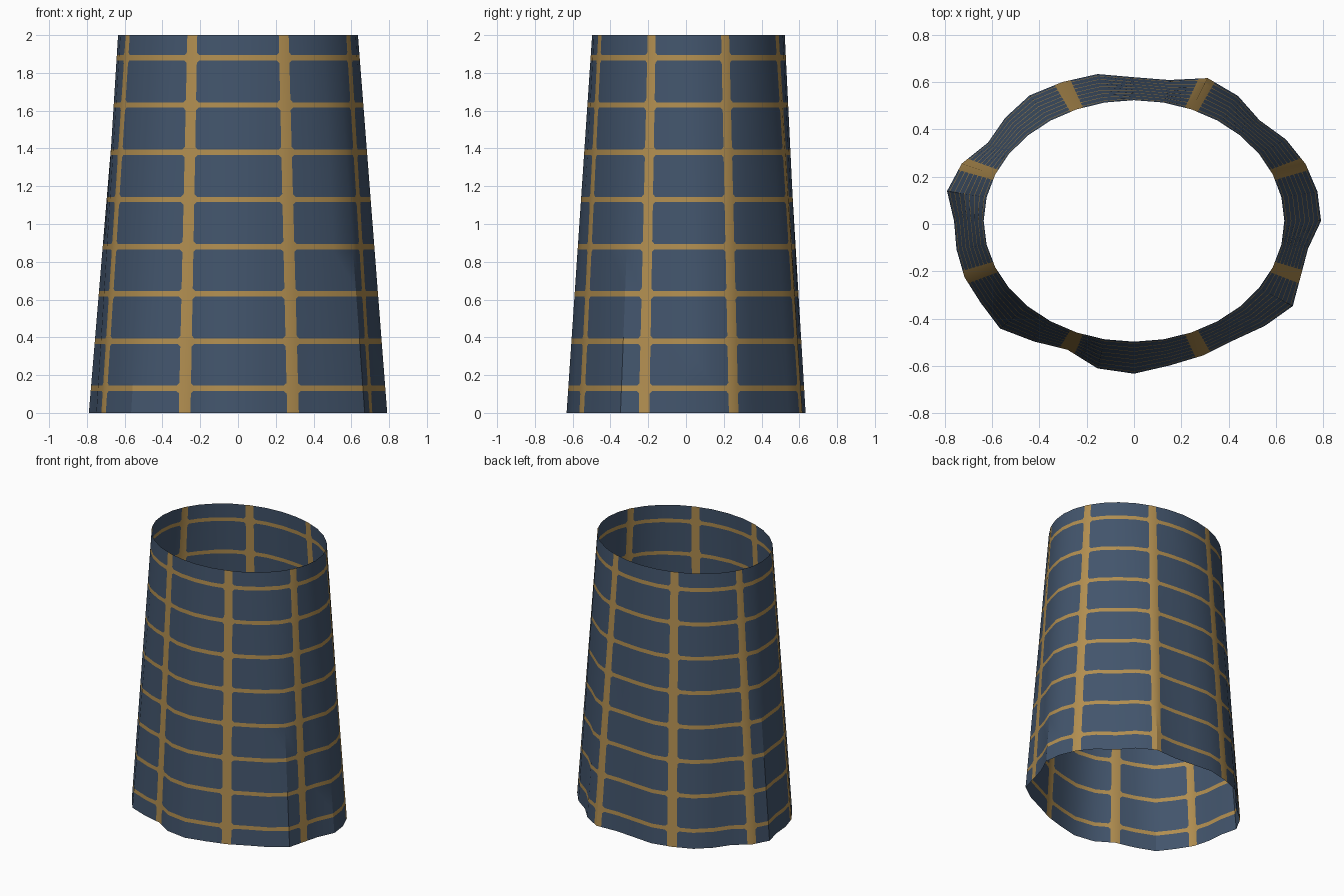
import bpy
import bmesh
from math import sin, cos, pi, floor
from mathutils import Vector

cube = bpy.data.objects.get("Cube")
if cube:
    bpy.data.objects.remove(cube, do_unlink=True)


def make_material(name, colour):
    mat = bpy.data.materials.new(name)
    mat.use_nodes = True
    mat.diffuse_color = (*colour, 1)
    mat.node_tree.nodes["Principled BSDF"].inputs["Base Color"].default_value = (*colour, 1)
    return mat


# Flare of the uneven hem, clockwise from the back
SIDES, HEIGHT = 32, 2.0
FLARE = [1.19, 1.19, 1.28, 1.245, 1.18, 1.215, 1.235, 1.244,
         1.244, 1.18, 1.2, 1.27, 1.23, 1.19, 1.205, 1.22,
         1.265, 1.245, 1.155, 1.2, 1.26, 1.225, 1.22, 1.204,
         1.197, 1.268, 1.24, 1.168, 1.21, 1.25, 1.245, 1.24]

# Stripe layout: uprights in ring steps, hoops in height
UPRIGHTS = range(2, SIDES, 4)
HOOPS = [0.13 + 0.25 * k for k in range(8)]
HALF_U, ROUND_U = 0.23, 0.34
HALF_Z, ROUND_Z = 0.014, 0.028


def ring_point(i, z):
    a = 2 * pi * i / SIDES
    grow = 1 + (FLARE[i % SIDES] - 1) * (1 - z / HEIGHT)
    return Vector((0.635 * sin(a) * grow, 0.51 * cos(a) * grow + 0.013, z))


def wall_point(u, z):
    i = floor(u)
    return ring_point(i, z).lerp(ring_point(i + 1, z), u - i)


def nearest(value, centres):
    return min(abs(value - c) for c in centres)


def stripe(u, z):
    """Gold on uprights, hoops and the chamfered corners where they cross."""
    du, dz = nearest(u, UPRIGHTS), nearest(z, HOOPS)
    if du < HALF_U or dz < HALF_Z:
        return 1
    return int((du - HALF_U) / (ROUND_U - HALF_U) + (dz - HALF_Z) / (ROUND_Z - HALF_Z) < 1)


columns = sorted(set(range(SIDES)) | {c + s * w for c in UPRIGHTS
                                      for w in (HALF_U, ROUND_U) for s in (-1, 1)})
rows = sorted({0, HEIGHT} | {h + s * w for h in HOOPS
                             for w in (HALF_Z, ROUND_Z) for s in (-1, 1)})

# Open tapered sleeve with the stripes cut into its wall
bm = bmesh.new()
grid = [[bm.verts.new(wall_point(u, z)) for u in columns] for z in rows]
count = len(columns)
for r in range(len(rows) - 1):
    for c in range(count):
        n = (c + 1) % count
        u0, u1 = columns[c], columns[n] if n else SIDES
        z0, z1 = rows[r], rows[r + 1]
        corners = [(grid[r][c], u0, z0), (grid[r + 1][c], u0, z1),
                   (grid[r + 1][n], u1, z1), (grid[r][n], u1, z0)]
        uc, zc = (u0 + u1) / 2, (z0 + z1) / 2
        du, dz = nearest(uc, UPRIGHTS), nearest(zc, HOOPS)
        pieces = [corners]
        if HALF_U < du < ROUND_U and HALF_Z < dz < ROUND_Z:
            # Split the small corner cells across the crossing
            near = min(range(4), key=lambda k: nearest(corners[k][1], UPRIGHTS) / ROUND_U
                       + nearest(corners[k][2], HOOPS) / ROUND_Z)
            turn = corners[near:] + corners[:near]
            pieces = [[turn[3], turn[0], turn[1]], turn[1:]]
        for piece in pieces:
            face = bm.faces.new([p[0] for p in piece])
            face.material_index = stripe(sum(p[1] for p in piece) / len(piece),
                                         sum(p[2] for p in piece) / len(piece))

mesh = bpy.data.meshes.new("sleeve")
bm.to_mesh(mesh)
bm.free()
mesh.materials.append(make_material("slate blue", (0.055, 0.09, 0.15)))
mesh.materials.append(make_material("old gold", (0.44, 0.27, 0.08)))
sleeve = bpy.data.objects.new("sleeve", mesh)
bpy.context.collection.objects.link(sleeve)

# Soft shading round the wall
bpy.ops.object.select_all(action="DESELECT")
sleeve.select_set(True)
bpy.context.view_layer.objects.active = sleeve
bpy.ops.object.shade_smooth_by_angle(angle=pi / 6)
